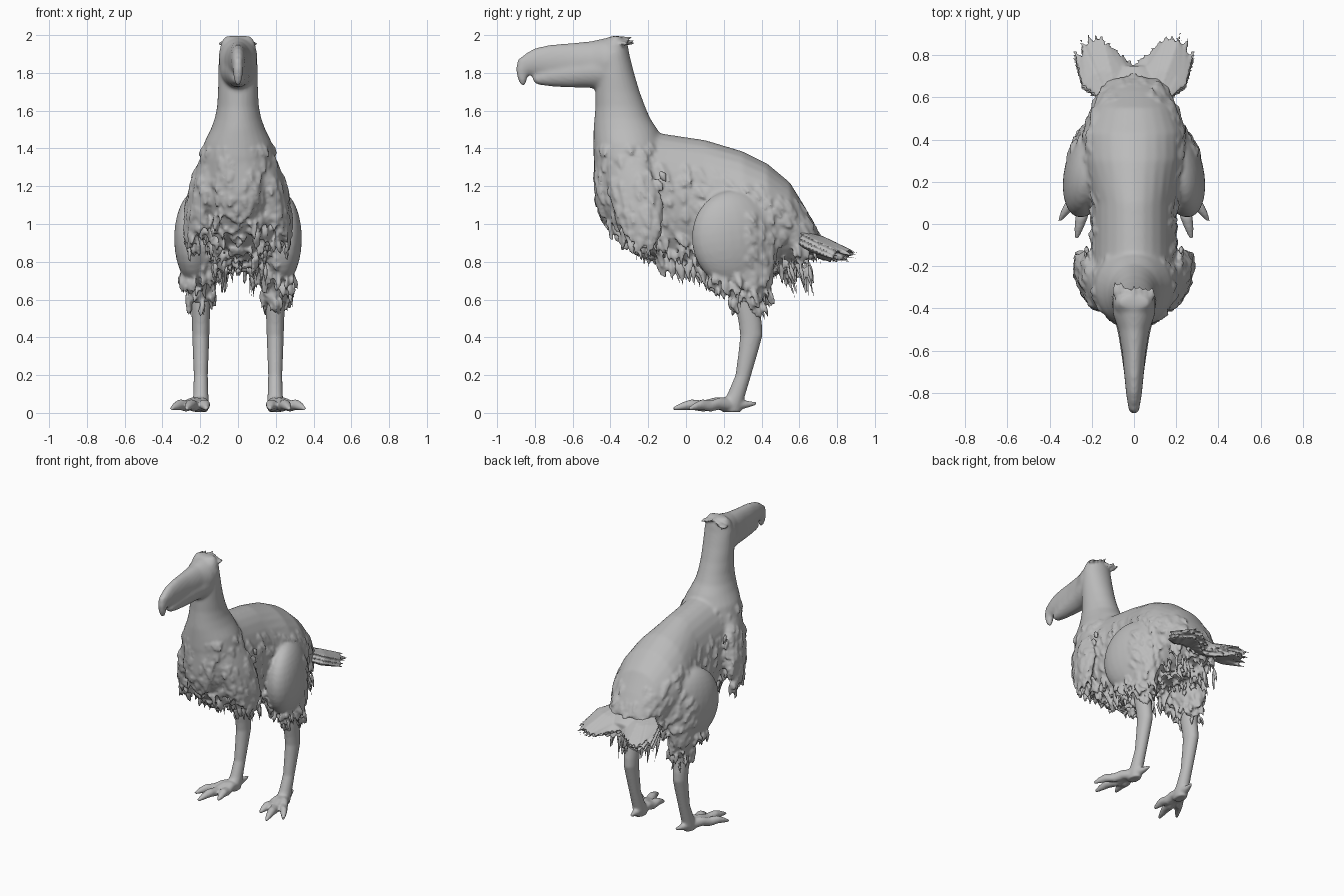
import bpy, bmesh, math, random
from mathutils import Vector, Matrix, Euler

random.seed(4)
cube = bpy.data.objects.get("Cube")
if cube:
    bpy.data.objects.remove(cube)

grey = bpy.data.materials.new("plain_grey")
grey.use_nodes = True
COLOUR = (0.5, 0.5, 0.5, 1)
grey.diffuse_color = COLOUR
grey.node_tree.nodes["Principled BSDF"].inputs["Base Color"].default_value = COLOUR


def loft(bm, rings, along, n=28):
    """Closed skin through elliptical rings (centre, half width, half depth)."""
    rows = []
    for c, a, b in rings:
        row = []
        for i in range(n):
            t = math.tau * i / n
            p, q = a * math.cos(t), b * math.sin(t)
            off = Vector((p, 0, q)) if along == "Y" else Vector((p, q, 0))
            row.append(bm.verts.new(Vector(c) + off))
        rows.append(row)
    for r0, r1 in zip(rows, rows[1:]):
        for i in range(n):
            j = (i + 1) % n
            bm.faces.new((r0[i], r0[j], r1[j], r1[i]))
    bm.faces.new(rows[0])
    bm.faces.new(rows[-1])


def loft_y(bm, spec):
    """Rings given as y, top, bottom, half width."""
    loft(bm, [((0, y, (t + b) / 2), w, (t - b) / 2) for y, t, b, w in spec], "Y")


def loft_z(bm, spec, x=0):
    """Rings given as z, front, back, half width."""
    loft(bm, [((x, (f + b) / 2, z), w, (b - f) / 2) for z, f, b, w in spec], "Z")


def ball(bm, centre, radii, turn=(0, 0, 0)):
    m = (Matrix.Translation(centre) @ Euler(turn).to_matrix().to_4x4()
         @ Matrix.Diagonal((*radii, 1)))
    bmesh.ops.create_uvsphere(bm, u_segments=24, v_segments=16, radius=1, matrix=m)


def feather(bm, base, direction, normal, length, width, thick=.3):
    """Pointed leaf, broad near the root."""
    d = Vector(direction).normalized()
    side = d.cross(Vector(normal)).normalized()
    up = side.cross(d) * width * thick
    side *= width / 2
    base = Vector(base)
    mid = base + d * length * 0.45
    root, tip = bm.verts.new(base), bm.verts.new(base + d * length)
    ring = [bm.verts.new(mid + o) for o in (side, up, -side, -up)]
    for i in range(4):
        a, b = ring[i], ring[(i + 1) % 4]
        bm.faces.new((root, a, b))
        bm.faces.new((tip, b, a))


def finish(bm, name, voxel, smooth):
    bmesh.ops.recalc_face_normals(bm, faces=bm.faces)
    mesh = bpy.data.meshes.new(name)
    bm.to_mesh(mesh)
    bm.free()
    mesh.materials.append(grey)
    obj = bpy.data.objects.new(name, mesh)
    bpy.context.collection.objects.link(obj)
    mod = obj.modifiers.new("fuse", "REMESH")
    mod.mode = "VOXEL"
    mod.voxel_size = voxel
    mod.use_smooth_shade = True
    mod = obj.modifiers.new("soften", "SMOOTH")
    mod.iterations = smooth
    return obj


# Bare body, neck, head, folded wings and thighs fused into one skin
bm = bmesh.new()
loft_y(bm, [(-.485, 1.36, 1.16, .05), (-.46, 1.48, 1.06, .11), (-.38, 1.51, .95, .17),
            (-.25, 1.5, .86, .2), (-.1, 1.475, .8, .2), (.1, 1.445, .77, .2),
            (.3, 1.385, .77, .24), (.43, 1.32, .77, .245), (.55, 1.22, .79, .2),
            (.63, 1.09, .82, .16), (.69, .98, .86, .11)])
loft_z(bm, [(1.2, -.47, -.05, .21), (1.35, -.49, -.1, .2), (1.43, -.49, -.12, .18),
            (1.5, -.49, -.15, .145), (1.56, -.485, -.19, .123), (1.62, -.48, -.215, .111),
            (1.7, -.48, -.245, .106), (1.8, -.475, -.275, .105), (1.9, -.46, -.3, .102),
            (1.96, -.44, -.31, .09), (1.995, -.4, -.34, .07)])
for s in (1, -1):
    ball(bm, (s * .2, -.275, 1.15), (.056, .13, .27), (.3, -s * .16, -s * .25))
    ball(bm, (s * .21, .26, .92), (.118, .235, .26), (.15, 0, s * .25))
    loft_z(bm, [(.85, .12, .47, .1), (.72, .18, .45, .085), (.63, .23, .42, .062),
                (.58, .26, .4, .05)], s * .2)

# Deep beak: narrow ridged upper half with hooked tip, wider lower jaw
loft_y(bm, [(-.36, 1.99, 1.74, .1), (-.43, 1.984, 1.735, .1), (-.5, 1.968, 1.745, .074),
            (-.62, 1.957, 1.755, .055), (-.72, 1.95, 1.765, .046), (-.8, 1.932, 1.785, .038),
            (-.85, 1.905, 1.79, .031), (-.88, 1.87, 1.8, .022), (-.892, 1.85, 1.82, .012)])
loft_z(bm, [(1.88, -.89, -.82, .025), (1.82, -.902, -.835, .028),
            (1.77, -.893, -.84, .024), (1.73, -.875, -.85, .012)])
loft_y(bm, [(-.38, 1.92, 1.71, .1), (-.46, 1.91, 1.715, .09), (-.53, 1.89, 1.722, .074),
            (-.62, 1.87, 1.722, .06), (-.72, 1.84, 1.728, .046), (-.79, 1.8, 1.738, .032),
            (-.81, 1.785, 1.755, .02)])
bare = finish(bm, "bare_body", .009, 9)
skin = bare.evaluated_get(bpy.context.evaluated_depsgraph_get()).to_mesh()
spots = [(p.center.copy(), p.normal.copy()) for p in skin.polygons]
bm = bmesh.new()
bm.from_mesh(skin)
bpy.data.objects.remove(bare)

# Plumage lying along the skin and hanging at the hem
random.shuffle(spots)
for c, n in spots[:int(len(spots) * .036)]:
    thigh_front = abs(c.x) > .2 and .02 < c.y < .3 and .76 < c.z < 1.2
    if c.z > 1.45 or n.z > .5 or thigh_front:
        continue
    if n.z < -.3 or c.z < .7:
        long = random.uniform(.06, .13) if abs(c.x) > .07 else random.uniform(.03, .06)
        way = Vector((random.uniform(-.2, .2), random.uniform(0, .35), -1)) + n * .1
        feather(bm, c, way, (n.x, n.y + .1, .1), long, random.uniform(.03, .045))
    else:
        flow = Vector((0, .35 if c.y < 0 else .6, -1))
        flow -= n * flow.dot(n)
        feather(bm, c - n * .01, flow.normalized() + n * random.uniform(.08, .24), n,
                random.uniform(.07, .11), random.uniform(.04, .065), .2)

for s in (1, -1):
    # Ragged rear edge of each wing
    for i in range(12):
        t = i / 11
        feather(bm, (s * (.25 - .03 * t), -.3 + .15 * t, 1 + .3 * t * t),
                (s * .1, .5 * t + .1, -1), (s, 0, 0), random.uniform(.1, .14), .05)
    # Long strands under the rump
    for i in range(10):
        y = .48 + .018 * i
        feather(bm, (s * random.uniform(.04, .17), y, .84),
                (s * random.uniform(-.1, .15), random.uniform(.1, .35), -1), (s, 0, 0),
                random.uniform(.17, .28), .034, .4)
    # Strands along the belly edge beside each thigh
    for i in range(14):
        t = i / 13
        feather(bm, (s * random.uniform(.07, .15), -.15 + .4 * t, .84 - .05 * t),
                (s * random.uniform(-.1, .1), random.uniform(.05, .3), -1), (s, 0, 0),
                random.uniform(.1, .14) + .09 * t, .042, .4)

# Crest at the back of the head
for i in range(7):
    x = -.075 + .025 * i
    feather(bm, (x, -.38, 1.975 - abs(x) * .3), (x * 2, 1, .12 - abs(x)), (0, 0, 1),
            random.uniform(.09, .14), .05)
finish(bm, "feathered_body", .009, 2)

# Legs and feet
bm = bmesh.new()
for s in (1, -1):
    loft_z(bm, [(.7, .25, .41, .06), (.55, .265, .39, .05), (.47, .28, .402, .047),
                (.41, .287, .405, .045), (.32, .278, .38, .042), (.2, .262, .345, .037),
                (.1, .22, .315, .04), (.045, .18, .3, .043), (.004, .19, .29, .035)], s * .197)
    for tx, ty in ((.352, .015), (.272, -.068), (.168, .01)):
        heel = Vector((s * .197, .25, .042))
        tip = Vector((s * tx, ty, .022))
        shape = ((0, .04, 0), (.3, .034, .014), (.5, .032, .004),
                 (.7, .03, .016), (.85, .022, .01), (1, .01, 0))
        loft(bm, [(heel.lerp(tip, t) + Vector((0, 0, up)), r, r * .95)
                  for t, r, up in shape], "Y", 12)
    loft(bm, [((s * .197, .26, .045), .035, .035), ((s * .19, .32, .045), .022, .02),
              ((s * .18, .375, .05), .008, .008)], "Y", 12)
finish(bm, "legs_and_feet", .008, 4)

# Forked tail: two spreading fans of broad feathers in layers
bm = bmesh.new()
loft_y(bm, [(.54, 1.02, .87, .13), (.64, .98, .87, .13), (.7, .945, .865, .11),
            (.75, .91, .865, .06)])
for s in (1, -1):
    for layer in range(3):
        for i in range(9):
            t = i / 8
            base = Vector((s * (.02 + .1 * t), .55, .98 - .03 * layer))
            reach = .79 + .13 * min(1, 1.8 * t) - .08 * max(0, t - .8) * 5
            tip = Vector((s * (.02 + .275 * t), reach - .02 * layer,
                          .84 - .02 * layer + random.uniform(-.01, .01)))
            feather(bm, base, tip - base, (0, .4, 1), (tip - base).length + .01, .12, .17)
finish(bm, "tail", .008, 2)
